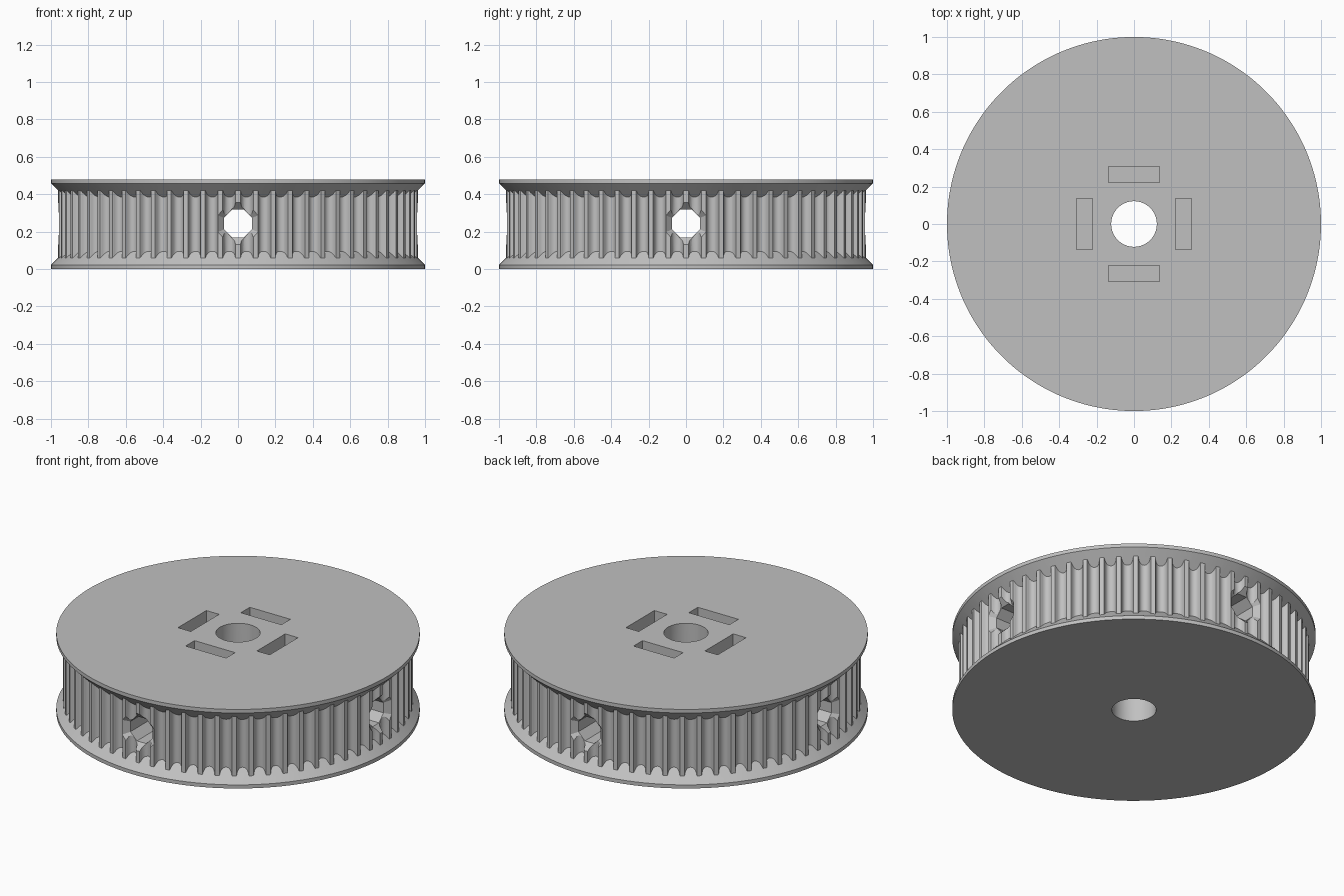
import bpy, bmesh, math
from mathutils import Matrix

cube = bpy.data.objects.get("Cube")
if cube:
    bpy.data.objects.remove(cube)

TEETH = 64
TIP_R = 0.963
HEIGHT = 0.48
AXIS_Z = 0.243

grey = bpy.data.materials.new("plain grey")
grey.use_nodes = True
colour = (0.53, 0.53, 0.53, 1)
grey.diffuse_color = colour
grey.node_tree.nodes["Principled BSDF"].inputs["Base Color"].default_value = colour


def finish(name, bm):
    bmesh.ops.recalc_face_normals(bm, faces=bm.faces)
    mesh = bpy.data.meshes.new(name)
    bm.to_mesh(mesh)
    bm.free()
    mesh.materials.append(grey)
    obj = bpy.data.objects.new(name, mesh)
    bpy.context.collection.objects.link(obj)
    return obj


def turned(name, profile, sides, matrix=Matrix()):
    """Closed solid of revolution from (radius, height) points."""
    bm = bmesh.new()
    rings = []
    for r, z in profile:
        angles = [math.tau * (i + 0.5) / sides for i in range(sides)]
        rings.append([bm.verts.new((r * math.cos(a), r * math.sin(a), z)) for a in angles])
    for low, high in zip(rings, rings[1:]):
        for i in range(sides):
            j = (i + 1) % sides
            bm.faces.new((low[i], low[j], high[j], high[i]))
    bm.faces.new(rings[0])
    bm.faces.new(rings[-1])
    bm.transform(matrix)
    return finish(name, bm)


def box(name, size, matrix):
    bm = bmesh.new()
    bmesh.ops.create_cube(bm, size=1)
    bm.transform(matrix @ Matrix.Diagonal((*size, 1)))
    return finish(name, bm)


def combine(target, tool, operation):
    mod = target.modifiers.new(operation.lower(), 'BOOLEAN')
    mod.operation = operation
    mod.solver = 'EXACT'
    mod.object = tool
    bpy.ops.object.select_all(action='DESELECT')
    bpy.context.view_layer.objects.active = target
    target.select_set(True)
    bpy.ops.object.modifier_apply(modifier=mod.name)
    bpy.data.objects.remove(tool)


# Toothed drum: one rounded groove (half width, depth) repeated round the rim
half = [(0.035, 0), (0.0325, 0.006), (0.031, 0.013), (0.0275, 0.021),
        (0.0225, 0.028), (0.0135, 0.034)]
groove = [(-w, d) for w, d in half] + [(0, 0.0366)] + [(w, d) for w, d in reversed(half)]
bm = bmesh.new()
ring = []
for t in range(TEETH):
    middle = math.tau * (t + 0.5) / TEETH
    for w, d in groove:
        a = middle + w / TIP_R
        r = TIP_R - d
        ring.append(bm.verts.new((r * math.cos(a), r * math.sin(a), 0.015)))
base = bm.faces.new(ring)
extruded = bmesh.ops.extrude_face_region(bm, geom=[base])["geom"]
top_verts = [v for v in extruded if isinstance(v, bmesh.types.BMVert)]
bmesh.ops.translate(bm, verts=top_verts, vec=(0, 0, HEIGHT - 0.03))
pulley = finish("toothed_pulley", bm)

# Bevelled belt flanges, bottom and top
flange = [(1, 0), (1, 0.022), (0.9, 0.122)]
combine(pulley, turned("bottom_flange", flange, 128), 'UNION')
flip = Matrix.Translation((0, 0, HEIGHT)) @ Matrix.Rotation(math.pi, 4, 'X')
combine(pulley, turned("top_flange", flange, 128, flip), 'UNION')

# Shaft bore
combine(pulley, turned("bore_cutter", [(0.122, -0.1), (0.122, 0.6)], 48), 'DIFFERENCE')

# Four countersunk screw holes, each with a nut slot open at the top
flat = 1 / math.cos(math.pi / 8)
screw = [(r * flat, x) for r, x in [(0.075, 0.05), (0.075, 0.925), (0.15, 1.0)]]
for quarter in range(4):
    turn = Matrix.Rotation(quarter * math.pi / 2, 4, 'Z')
    aim = turn @ Matrix.Translation((0, 0, AXIS_Z)) @ Matrix.Rotation(math.pi / 2, 4, 'Y')
    combine(pulley, turned("screw_cutter", screw, 8, aim), 'DIFFERENCE')
    place = turn @ Matrix.Translation((0.265, 0, 0.36))
    combine(pulley, box("nut_cutter", (0.086, 0.272, 0.5), place), 'DIFFERENCE')

bpy.ops.object.shade_smooth_by_angle(angle=math.radians(25))
